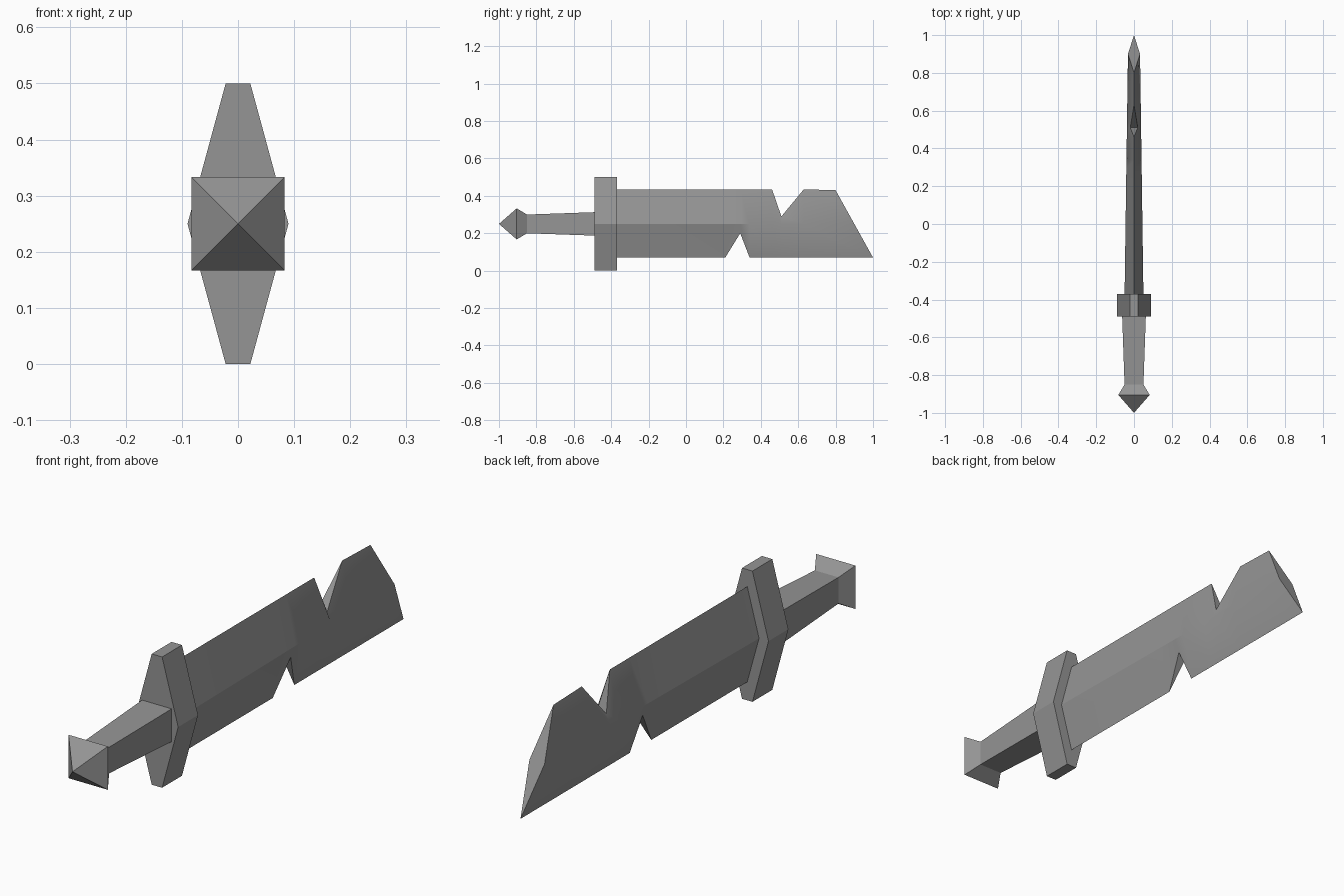
import bpy, bmesh, math

cube = bpy.data.objects.get("Cube")
if cube:
    bpy.data.objects.remove(cube, do_unlink=True)

steel = bpy.data.materials.new("grey_steel")
steel.use_nodes = True
GREY = (0.3, 0.3, 0.3, 1)
steel.diffuse_color = GREY
steel.node_tree.nodes["Principled BSDF"].inputs["Base Color"].default_value = GREY

MID = 0.25  # height of the sword's axis


def loft(name, rings):
    """Join equal-length rings of points into a closed solid."""
    bm = bmesh.new()
    loops = [[bm.verts.new(p) for p in ring] for ring in rings]
    n = len(loops[0])
    for a, b in zip(loops, loops[1:]):
        for i in range(n):
            j = (i + 1) % n
            bm.faces.new((a[i], a[j], b[j], b[i]))
    bm.faces.new(loops[0])
    bm.faces.new(loops[-1])
    bmesh.ops.remove_doubles(bm, verts=bm.verts, dist=1e-5)
    bmesh.ops.recalc_face_normals(bm, faces=bm.faces)
    mesh = bpy.data.meshes.new(name)
    bm.to_mesh(mesh)
    bm.free()
    mesh.materials.append(steel)
    obj = bpy.data.objects.new(name, mesh)
    bpy.context.collection.objects.link(obj)
    return obj


def square(y, r):
    return [(sx * r, y, MID + sz * r) for sx, sz in ((-1, -1), (1, -1), (1, 1), (-1, 1))]


def section(top, ridge, bottom):
    """Six-point section; each argument is (half width, y, z)."""
    half = [top, ridge, bottom]
    return half + [(-x, y, z) for x, y, z in reversed(half)]


# Grip and pommel
loft("grip", [square(-0.45, 0.064), square(-0.85, 0.05)])
loft("pommel", [square(-0.85, 0.05), square(-0.905, 0.083), square(-1, 0)])

# Guard
loft("guard", [section((0.022, y, 0.5), (0.09, y, MID), (0.022, y, 0))
               for y in (-0.49, -0.37)])

# Blade: two notches open the sharp edges to a narrow wall
TOP, LOW, NOTCH = 0.435, 0.07, 0.02
top_notch = {0.51: (NOTCH, 0.29)}
low_notch = {0.29: (NOTCH, 0.2)}
rings = []
for y in (-0.38, 0.21, 0.29, 0.34, 0.46, 0.51, 0.63):
    tw, tz = top_notch.get(y, (0, TOP))
    lw, lz = low_notch.get(y, (0, LOW))
    ridge = 0.05 - 0.014 * (y + 0.38)
    rings.append(section((tw, y, tz), (ridge, y, MID), (lw, y, lz)))
rings.append(section((0, 0.8, 0.43), (0.032, 0.9, MID), (0, 1, LOW)))
blade = loft("blade", rings)

bpy.ops.object.select_all(action='DESELECT')
blade.select_set(True)
bpy.context.view_layer.objects.active = blade
bpy.ops.object.shade_smooth_by_angle(angle=math.radians(28))
